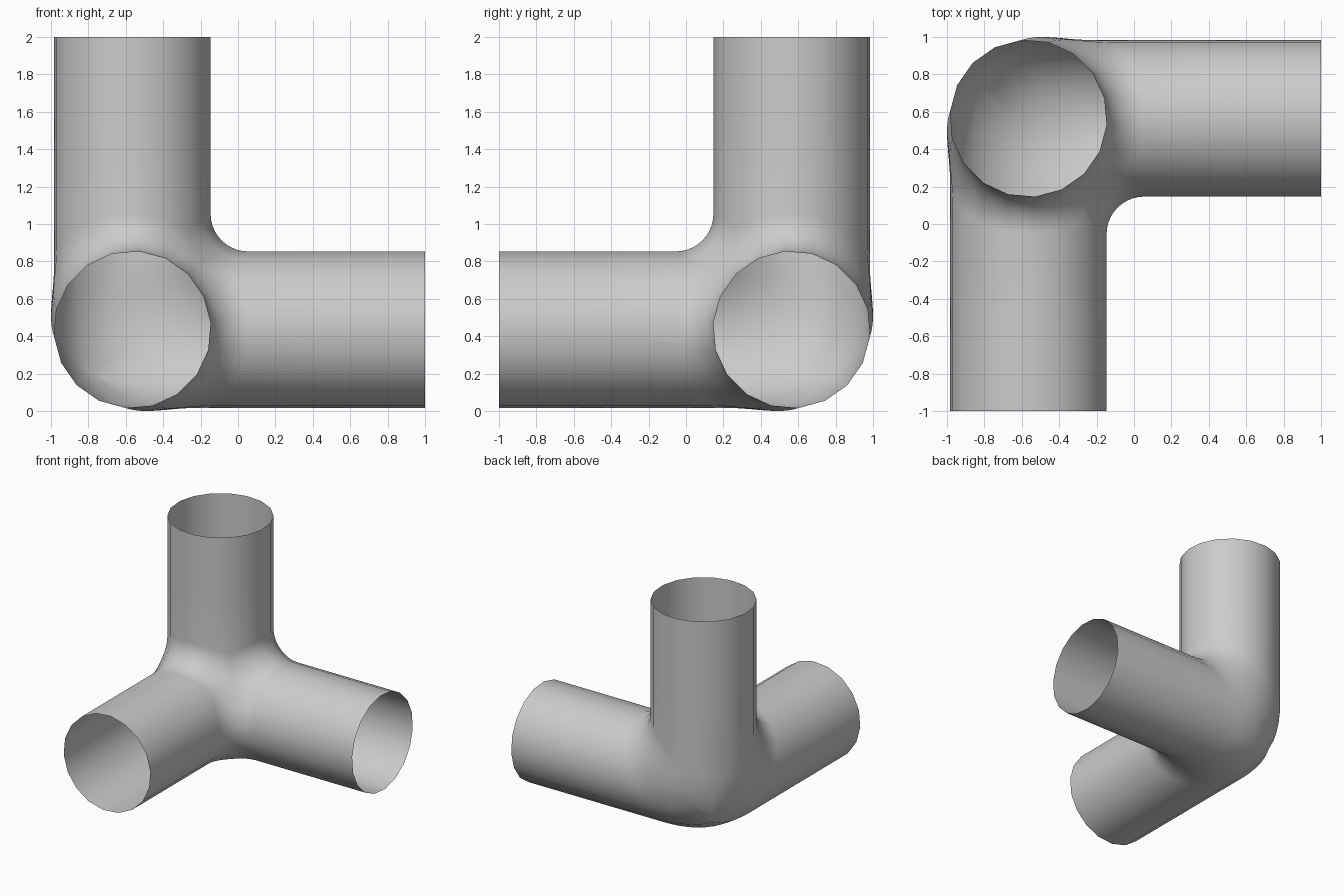
import bpy, bmesh, math
from mathutils import Vector

if "Cube" in bpy.data.objects:
    bpy.data.objects.remove(bpy.data.objects["Cube"])

R, LENGTH, SIDES, STEPS = 0.42, 1.565, 18, 5
CENTRE = Vector((-0.565, 0.565, 0.435))
HALF = SIDES // 2


def bezier(a, b, c, d, t):
    s = 1 - t
    return a * s**3 + b * 3 * s * s * t + c * 3 * s * t * t + d * t**3


def generator(k):
    """Line along a pipe, from its open end to the rounded mitre seam.
    Local axes: u along this pipe, v along the neighbour pipe, w across both."""
    ang = math.radians(45 - 360 / SIDES * k)
    v, w = R * math.cos(ang), R * math.sin(ang)
    d = 0.2 + 0.4 * (R - v)                      # blend grows towards the outer corner
    start = Vector((v + d, v, w))
    if k in (0, HALF):                           # points where all three pipes meet
        p = 0.353 if k == 0 else -0.23
        seam = Vector((p, p, p))
        tangent = Vector((2, -1, -1)).normalized()
    else:
        m = v + 0.293 * d
        seam = Vector((m, m, w * (1 + 0.04 * max(0, -w / R) ** 2)))
        tangent = Vector((1, -1, 0)).normalized()
    h = 0.265 * d
    pts = [Vector((LENGTH, v, w)), Vector((0.5 * (LENGTH + v + d), v, w))]
    for i in range(STEPS + 1):
        pts.append(bezier(start, start - Vector((h, 0, 0)),
                          seam + tangent * h, seam, i / STEPS))
    return pts


bm = bmesh.new()
lines = [generator(k) for k in range(HALF + 1)]

# Three pipes along +x, -y and +z, each made of two half shells
for i in range(3):
    for j, k in (((i + 1) % 3, (i + 2) % 3), ((i + 2) % 3, (i + 1) % 3)):
        grid = []
        for line in lines:
            row = []
            for q in line:
                co = [0, 0, 0]
                co[i], co[j], co[k] = q
                row.append(bm.verts.new(CENTRE + Vector((co[0], -co[1], co[2]))))
            grid.append(row)
        for a, b in zip(grid, grid[1:]):
            for n in range(len(a) - 1):
                bm.faces.new((a[n], a[n + 1], b[n + 1], b[n]))

# Weld the shells along the seams
bmesh.ops.remove_doubles(bm, verts=bm.verts[:], dist=0.0005)
bmesh.ops.recalc_face_normals(bm, faces=bm.faces[:])
# Normals point away from the pipe centre
f = max(bm.faces, key=lambda f: f.calc_center_median().z)
c = f.calc_center_median() - CENTRE
if f.normal.dot(Vector((c.x, c.y, 0))) < 0:
    bmesh.ops.reverse_faces(bm, faces=bm.faces[:])
for f in bm.faces:
    f.smooth = True

mesh = bpy.data.meshes.new("three_way_pipe")
bm.to_mesh(mesh)
bm.free()
bpy.context.collection.objects.link(bpy.data.objects.new("three_way_pipe", mesh))
